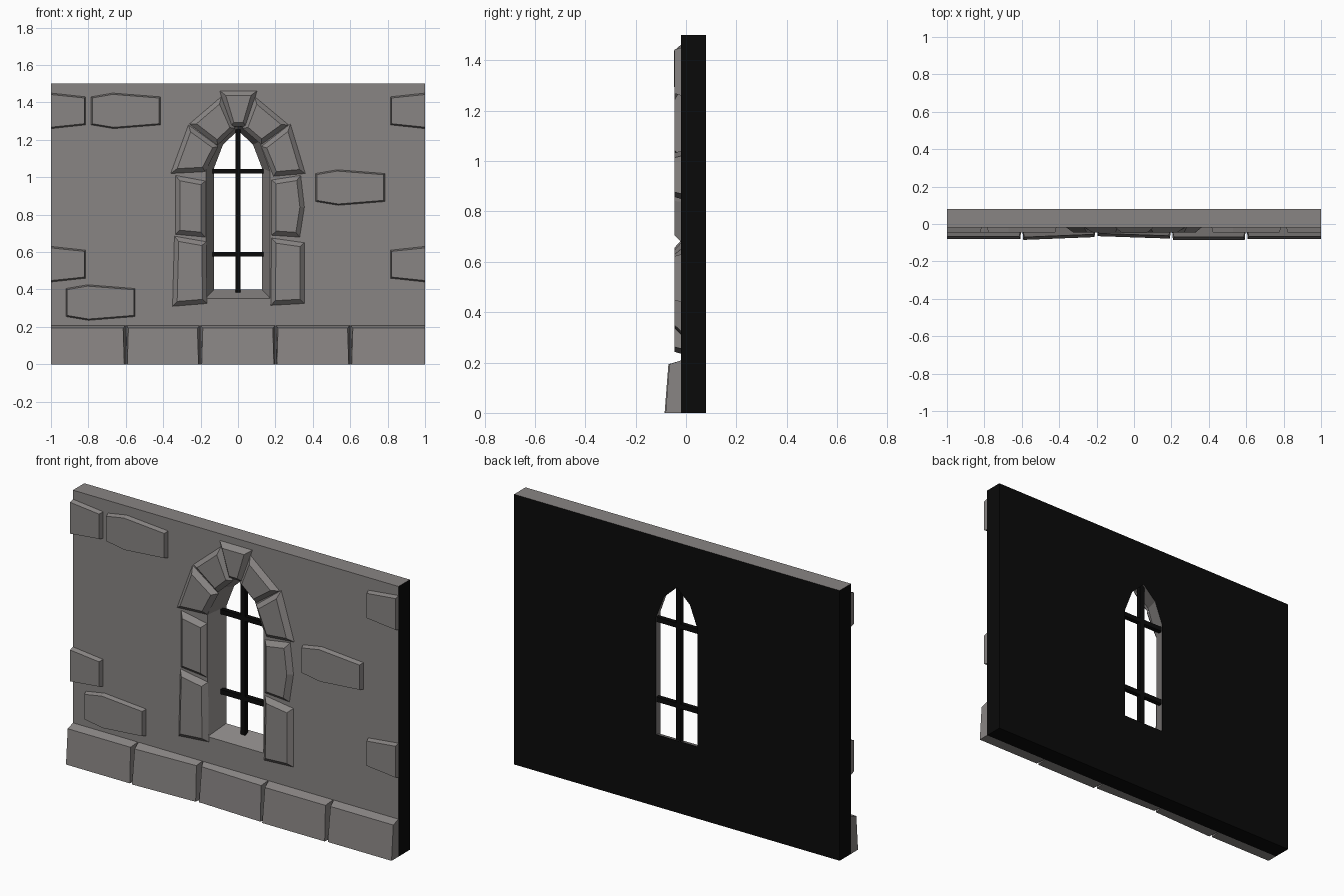
import bpy, bmesh
from mathutils import Vector

if "Cube" in bpy.data.objects:
    bpy.data.objects.remove(bpy.data.objects["Cube"])


def material(name, rgb):
    m = bpy.data.materials.new(name)
    m.diffuse_color = (*rgb, 1)
    m.use_nodes = True
    m.node_tree.nodes["Principled BSDF"].inputs["Base Color"].default_value = m.diffuse_color
    return m


STONE = material("grey_stone", (0.25, 0.235, 0.23))
BLACK = material("black", (0.003, 0.003, 0.003))
FACE, BACK = -0.02, 0.08


def finish(bm, name, mats):
    bmesh.ops.recalc_face_normals(bm, faces=bm.faces)
    me = bpy.data.meshes.new(name)
    bm.to_mesh(me)
    bm.free()
    for m in mats:
        me.materials.append(m)
    ob = bpy.data.objects.new(name, me)
    bpy.context.collection.objects.link(ob)
    return ob


def bridge(bm, a, b):
    for i in range(len(a)):
        j = (i + 1) % len(a)
        bm.faces.new((a[i], a[j], b[j], b[i]))


def arch(half, sill, spring, sx, sz, top):
    return [(-half, sill), (half, sill), (half, spring), (sx, sz),
            (0, top), (-sx, sz), (-half, spring)]


# Wall slab with a splayed pointed window opening
bm = bmesh.new()
rect = [(-1, 0), (1, 0), (1, 1.5), (-1, 1.5)]
rings = []
for y, hole in ((FACE, arch(0.172, 0.353, 1.03, 0.115, 1.19, 1.29)),
                (BACK, arch(0.128, 0.40, 1.05, 0.08, 1.175, 1.25))):
    edges = []
    for pts in (rect, hole):
        vs = [bm.verts.new((x, y, z)) for x, z in pts]
        edges += [bm.edges.new((vs[i], vs[(i + 1) % len(vs)])) for i in range(len(vs))]
        rings.append(vs)
    bmesh.ops.triangle_fill(bm, edges=edges, use_beauty=True, normal=(0, -1, 0))
bridge(bm, rings[0], rings[2])
bridge(bm, rings[1], rings[3])
bmesh.ops.recalc_face_normals(bm, faces=bm.faces)
for f in bm.faces:
    c = f.calc_center_median()
    flat_back = all(v.co.y > BACK - 0.001 for v in f.verts)
    if flat_back or abs(c.x) > 0.99 or c.z < 0.01:
        f.material_index = 1
finish(bm, "wall", [STONE, BLACK])


# Raised stones: outline on the wall, inset front face
def raised_stone(name, pts, inset, front=-0.045):
    n = len(pts)
    p = [Vector(q) for q in pts]
    area = sum(p[i].x * p[(i + 1) % n].y - p[(i + 1) % n].x * p[i].y for i in range(n))
    if area < 0:
        p.reverse()
    inner = []
    for i in range(n):
        d0 = (p[i] - p[i - 1]).normalized()
        d1 = (p[(i + 1) % n] - p[i]).normalized()
        n0, n1 = Vector((-d0.y, d0.x)), Vector((-d1.y, d1.x))
        q = p[i] + (n0 + n1) * (inset / (1 + n0.dot(n1)))
        if abs(p[i].x) > 0.999:      # cut flush at the wall end
            q.x = p[i].x
        inner.append(q)
    bm = bmesh.new()
    a = [bm.verts.new((v.x, FACE, v.y)) for v in p]
    b = [bm.verts.new((v.x, front, v.y)) for v in inner]
    bridge(bm, a, b)
    bm.faces.new(b)
    bm.faces.new(a)
    finish(bm, name, [STONE])


# Stones framing the window
frame = {
    "jamb_lower_left": [(-.34, .685), (-.17, .655), (-.165, .325), (-.35, .31)],
    "jamb_upper_left": [(-.335, 1.01), (-.175, .98), (-.175, .68), (-.335, .695)],
    "arch_lower_left": [(-.265, 1.28), (-.105, 1.165), (-.175, 1.03), (-.36, 1.02)],
    "arch_upper_left": [(-.26, 1.285), (-.09, 1.43), (-.015, 1.26), (-.11, 1.17)],
    "arch_upper_right": [(.09, 1.43), (.27, 1.28), (.125, 1.175), (.025, 1.26)],
    "arch_lower_right": [(.28, 1.285), (.36, 1.02), (.19, 1.005), (.125, 1.165)],
    "jamb_upper_right": [(.18, .985), (.335, 1.01), (.355, .84), (.33, .68), (.18, .69)],
    "jamb_lower_right": [(.18, .675), (.355, .65), (.355, .325), (.175, .315)],
}
for name, pts in frame.items():
    raised_stone(name, pts, 0.024)
raised_stone("keystone", [(-.098, 1.462), (.102, 1.462), (.045, 1.27), (-.04, 1.27)], 0.024, -0.047)

# Single stones showing on the wall
for i, (x, z) in enumerate([(-0.6, 1.355), (0.6, 0.945), (-0.735, 0.33)]):
    raised_stone(f"wall_stone_{i}", [
        (x - .185, z + .075), (x - .07, z + .095), (x + .185, z + .075),
        (x + .185, z - .075), (x - .065, z - .095), (x - .185, z - .075)], 0.007)
for s, side in ((-1, "left"), (1, "right")):
    for z, level in ((1.355, "top"), (0.535, "low")):
        raised_stone(f"end_stone_{side}_{level}", [
            (s, z + .095), (s * .815, z + .075), (s * .815, z - .075), (s, z - .095)], 0.007)

# Sloping base course: left, right, front depth at each end
base = [(-1, -.602, -.081, -.081), (-.598, -.205, -.085, -.07), (-.2, .198, -.065, -.078),
        (.202, .598, -.085, -.085), (.602, 1, -.081, -.081)]
for i, (x0, x1, y0, y1) in enumerate(base):
    bm = bmesh.new()
    g0 = 0 if x0 == -1 else 0.012
    g1 = 0 if x1 == 1 else 0.012
    back = [(x0, FACE, 0), (x1, FACE, 0), (x1, FACE, .208), (x0, FACE, .208)]
    front = [(x0 + g0 * .5, y0, 0), (x1 - g1 * .5, y1, 0),
             (x1 - g1, y1 + .015, .193), (x0 + g0, y0 + .015, .193)]
    a = [bm.verts.new(c) for c in back]
    b = [bm.verts.new(c) for c in front]
    bridge(bm, a, b)
    bm.faces.new(a)
    bm.faces.new(b)
    finish(bm, f"base_stone_{i}", [STONE])


# Window bars
def bar(name, x, z, w, h):
    bm = bmesh.new()
    bmesh.ops.create_cube(bm, size=1)
    for v in bm.verts:
        v.co = Vector((x + v.co.x * w, 0.055 + v.co.y * 0.026, z + v.co.z * h))
    finish(bm, name, [BLACK])


bar("upright_bar", 0, 0.82, 0.028, 0.87)
bar("upper_cross_bar", 0, 1.032, 0.275, 0.026)
bar("lower_cross_bar", 0, 0.588, 0.275, 0.026)
